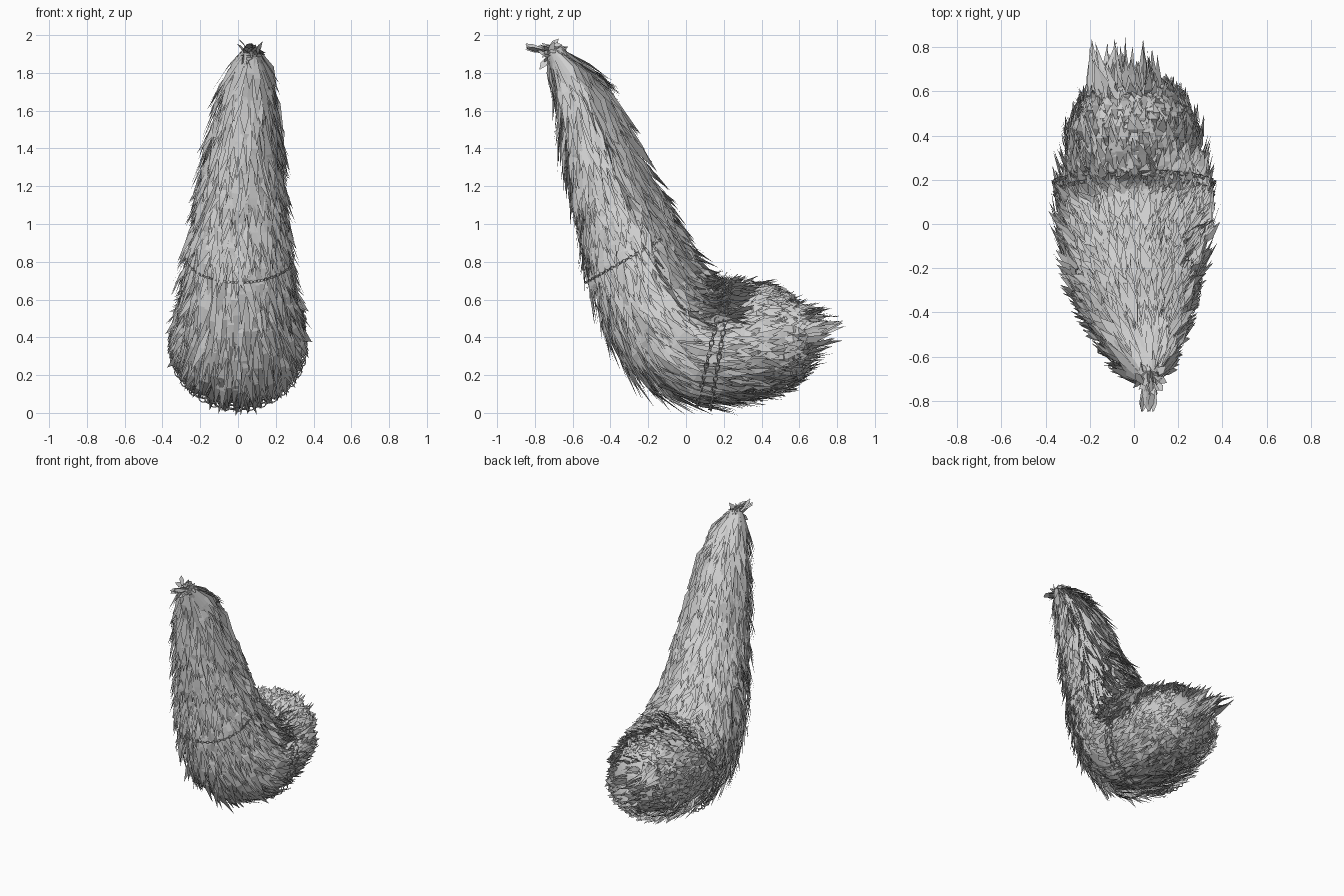
import bpy, bmesh, math, random
from mathutils import Vector, Matrix

random.seed(7)
if "Cube" in bpy.data.objects:
    bpy.data.objects.remove(bpy.data.objects["Cube"])


def material(name, rgb):
    m = bpy.data.materials.new(name)
    m.use_nodes = True
    m.diffuse_color = (*rgb, 1)
    m.node_tree.nodes["Principled BSDF"].inputs["Base Color"].default_value = (*rgb, 1)
    return m


FUR = material("fur grey", (0.62, 0.62, 0.62))
METAL = material("chain grey", (0.58, 0.58, 0.58))


def finish(bm, name, mat):
    mesh = bpy.data.meshes.new(name)
    bm.to_mesh(mesh)
    bm.free()
    mesh.materials.append(mat)
    ob = bpy.data.objects.new(name, mesh)
    bpy.context.collection.objects.link(ob)
    return ob


# Spine stations: x, y, z, radius, from the thin root down to the bushy end
SPINE = [(0.07, -0.70, 1.92, 0.05), (0.05, -0.58, 1.72, 0.13), (0.03, -0.48, 1.45, 0.185),
         (0.02, -0.40, 1.2, 0.22), (0.01, -0.32, 1.0, 0.25), (0, -0.25, 0.79, 0.28),
         (0, -0.14, 0.57, 0.315), (0, 0.02, 0.40, 0.34), (0, 0.24, 0.375, 0.325),
         (0, 0.42, 0.39, 0.30), (0, 0.57, 0.41, 0.23), (0, 0.64, 0.43, 0.04)]
STATIONS = [Vector(p) for p in SPINE]
LAST = len(STATIONS) - 1


def spine(t):
    """Smooth centre, radius and tangent at station number t."""
    over = max(0, t - LAST)
    t = min(max(t, 0), LAST)
    i = min(int(t), LAST - 1)
    f = t - i
    a, b, c, d = (STATIONS[min(max(i + k, 0), LAST)] for k in (-1, 0, 1, 2))
    q = b + 0.5 * f * ((c - a) + f * ((2 * a - 5 * b + 4 * c - d) + f * (3 * b - a - 3 * c + d)))
    v = (c - a) * (1 - f) + (d - b) * f
    tan = v.xyz.normalized()
    return q.xyz + tan * over * 0.2, max(q.w, 0.02), tan


def surface(t, angle, scale=1.0, lift=0.0, least=0.0):
    c, r, tan = spine(t)
    n = Vector((1, 0, 0)).cross(tan).normalized()
    b = tan.cross(n)
    out = b * math.cos(angle) + n * math.sin(angle)
    return c + out * (max(r * scale, least) + lift), out, tan


# Solid body under the fur
bm = bmesh.new()
SIDES, RINGS = 24, 44
rings = [[bm.verts.new(surface(LAST * k / RINGS, math.tau * j / SIDES, 0.85)[0])
          for j in range(SIDES)] for k in range(RINGS + 1)]
for lo, hi in zip(rings, rings[1:]):
    for j in range(SIDES):
        m = (j + 1) % SIDES
        bm.faces.new((lo[j], lo[m], hi[m], hi[j]))
bm.faces.new(rings[0])
bm.faces.new(rings[-1])
bmesh.ops.recalc_face_normals(bm, faces=bm.faces)
finish(bm, "tail_body", FUR)


def blade(bm, root, mid, tip, side, width):
    """Pointed flat lock of fur, widest in the middle."""
    p = [bm.verts.new(v) for v in (root - side * width * 0.5, root + side * width * 0.5,
                                   mid + side * width, tip, mid - side * width)]
    bm.faces.new((p[0], p[1], p[2], p[4]))
    bm.faces.new((p[4], p[2], p[3]))


# Broad fur locks swept from the root toward the bushy end
bm = bmesh.new()
made = 0
while made < 2500:
    t = random.uniform(0.05, LAST - 0.1)
    r = spine(t)[1]
    if random.random() > (r + 0.03) / 0.36:
        continue
    a = random.uniform(0, math.tau)
    step = random.uniform(0.6, 1.2)
    wide = random.uniform(0.012, 0.026)
    sway = random.gauss(0, 0.09)
    root, out, tan = surface(t, a, 0.86)
    back = out.dot(Vector((0, 0.8, 0.6)))
    bend = max(0, 1 - abs(t - 6.2) / 2)
    # locks stand off the outside of the bend and bridge its hollow
    lift = random.uniform(-0.005, 0.055) + bend * abs(back) * random.uniform(0, 0.06)
    mid = surface(t + step * 0.5, a + sway * 0.4, 0.95, random.uniform(0, 0.015) + lift * 0.3, r * 0.8)[0]
    tip = surface(t + step, a + sway, 0.98, lift, r * 0.72)[0]
    # locks along the back edges flare outward, like a raised mane
    flare = 1.3 * min(1, 3 * max(0, back)) * min(1, 3 * max(0, out.x)) if t < 8 else 0
    facing = out - Vector((flare, 0, 0)) + tan.cross(out) * random.uniform(-0.3, 0.3)
    blade(bm, root, mid, tip, tan.cross(facing).normalized(), wide * (1 + 0.3 * flare))
    made += 1
finish(bm, "fur_locks", FUR)

# Loose tufts at the thin root
bm = bmesh.new()
for k in range(45):
    a = random.uniform(0, math.tau)
    start = Vector((0.07, -0.70, 1.91)) + Vector([random.uniform(-0.03, 0.03) for _ in range(3)])
    way = Vector((random.uniform(-0.3, 0.5), random.uniform(-0.7, 0.9), random.uniform(-0.5, 0.4)))
    way = way.normalized() * random.uniform(0.05, 0.10)
    blade(bm, start, start + way * 0.6, start + way,
          way.cross(Vector((math.cos(a), 0.3, math.sin(a)))).normalized(), 0.018)
for k in range(10):
    start = Vector((0.07 + random.uniform(-0.03, 0.03), -0.72, 1.91))
    tip = Vector((0.06 + random.uniform(-0.03, 0.03), -0.85, 1.94 + random.uniform(-0.02, 0.02)))
    blade(bm, start, start.lerp(tip, 0.7), tip, Vector((1, 0, random.uniform(-1, 1))).normalized(), 0.018)
# Mane fanning backward from the root
for k in range(60):
    start = Vector((0.07 + random.uniform(-0.04, 0.04), -0.68, 1.91))
    tip = Vector((0.06 + random.uniform(-0.11, 0.11), random.uniform(-0.5, -0.34), 0))
    tip.z = 1.9 - (tip.y + 0.68) * random.uniform(0.45, 0.95)
    blade(bm, start, start.lerp(tip, 0.5), tip, Vector((1, 0, random.uniform(0, 0.6))).normalized(), 0.018)
finish(bm, "root_tufts", FUR)

# Off-centre tuft on the bushy end
bm = bmesh.new()
for k in range(30):
    start = Vector((random.uniform(-0.2, -0.02), 0.48, random.uniform(0.42, 0.58)))
    tip = Vector((-0.14 + random.uniform(-0.06, 0.08), random.uniform(0.7, 0.85), random.uniform(0.46, 0.56)))
    blade(bm, start, start.lerp(tip, 0.5), tip, Vector((1, 0, random.uniform(-0.5, 0.5))).normalized(), 0.022)
finish(bm, "end_tuft", FUR)


def link(bm, place, length, width, wire):
    """One oval ring of wire lying in the local XY plane."""
    n, m = 10, 4
    loops = []
    for i in range(n):
        u = math.tau * i / n
        radial = Vector((math.cos(u), math.sin(u), 0))
        centre = Vector((radial.x * length, radial.y * width, 0))
        loops.append([bm.verts.new(place @ (centre + radial * wire * math.cos(math.tau * j / m)
                                            + Vector((0, 0, wire * math.sin(math.tau * j / m)))))
                      for j in range(m)])
    for i in range(n):
        p, q = loops[i], loops[(i + 1) % n]
        for j in range(m):
            bm.faces.new((p[j], q[j], q[(j + 1) % m], p[(j + 1) % m]))


def chain(name, low, high, rx, count, size):
    """Closed oval chain whose lowest and highest points are given."""
    low, high = Vector(low), Vector(high)
    centre, up = (low + high) / 2, (high - low) / 2
    bm = bmesh.new()
    normal = Vector((1, 0, 0)).cross(up).normalized()
    for i in range(count):
        u = math.tau * i / count
        pos = centre + Vector((rx, 0, 0)) * math.cos(u) + up * math.sin(u)
        tan = (up * math.cos(u) - Vector((rx, 0, 0)) * math.sin(u)).normalized()
        twist = Matrix.Rotation(math.pi / 2 * (i % 2) + 0.4, 3, tan)
        y = twist @ normal
        z = tan.cross(y)
        place = Matrix.Translation(pos) @ Matrix((tan, y, z)).transposed().to_4x4()
        link(bm, place, size, size * 0.65, size * 0.16)
    bmesh.ops.recalc_face_normals(bm, faces=bm.faces)
    finish(bm, name, METAL)


# One fine chain on the upright part, two heavier ones round the bushy end
chain("upper_chain", (0.01, -0.53, 0.69), (0.01, -0.06, 0.96), 0.285, 88, 0.012)
chain("lower_chain_front", (0, 0.06, 0.04), (0, 0.21, 0.70), 0.355, 68, 0.019)
chain("lower_chain_back", (0, 0.13, 0.02), (0, 0.24, 0.70), 0.36, 68, 0.019)
